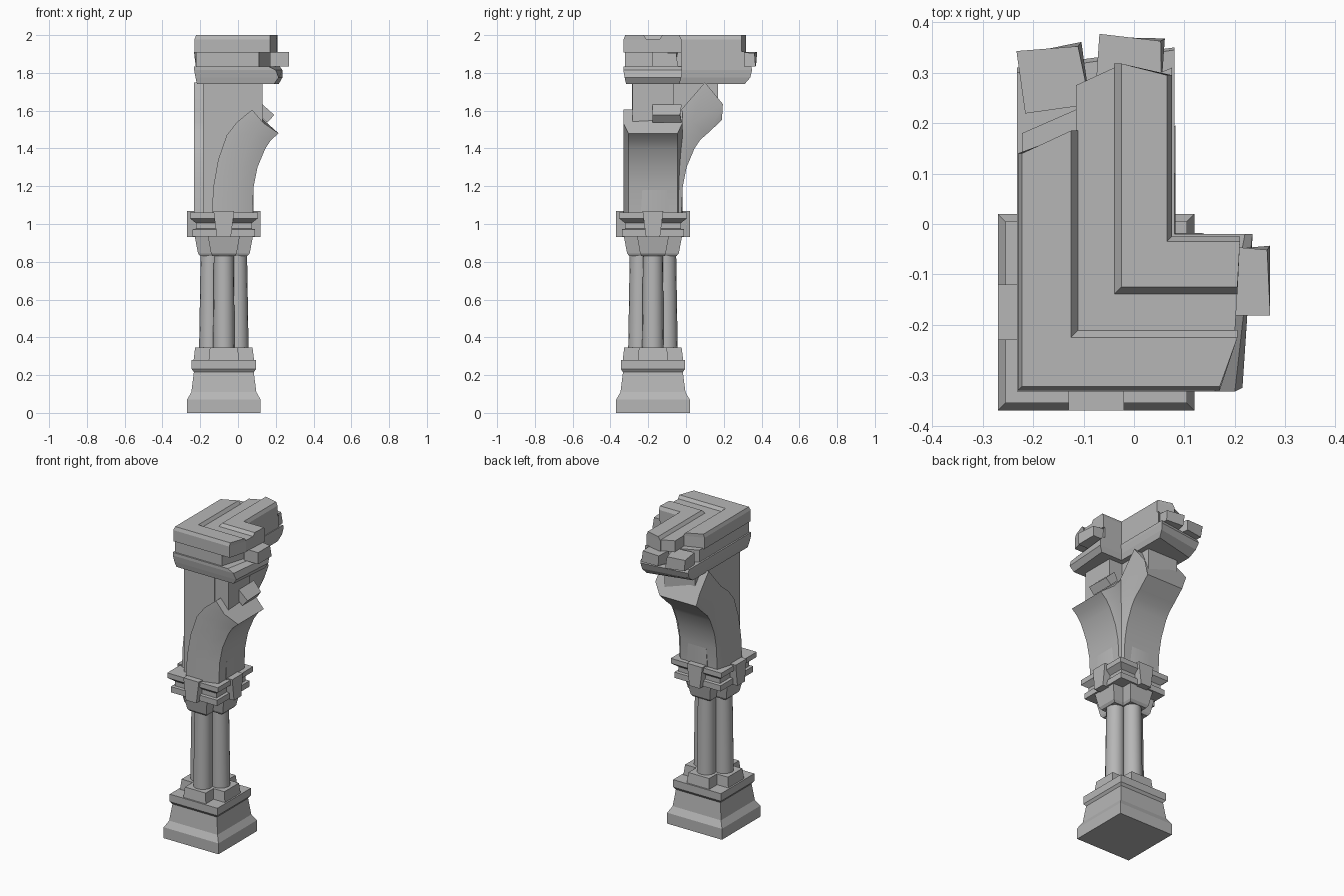
import bpy, bmesh, math
from mathutils import Matrix, Vector

cube = bpy.data.objects.get("Cube")
if cube:
    bpy.data.objects.remove(cube)

stone = bpy.data.materials.new("grey stone")
stone.use_nodes = True
GREY = (0.47, 0.47, 0.47, 1)
stone.diffuse_color = GREY
stone.node_tree.nodes["Principled BSDF"].inputs["Base Color"].default_value = GREY

CX, CY = -0.075, -0.175   # axis of the column


def finish(name, bm, smooth=False):
    bmesh.ops.recalc_face_normals(bm, faces=bm.faces)
    mesh = bpy.data.meshes.new(name)
    bm.to_mesh(mesh)
    bm.free()
    mesh.materials.append(stone)
    if smooth:
        mesh.shade_smooth()
        mesh.set_sharp_from_angle(angle=math.radians(35))
    obj = bpy.data.objects.new(name, mesh)
    bpy.context.collection.objects.link(obj)
    return obj


def loft(name, rings, smooth=False):
    """Skin a list of equal-length point rings and cap both ends."""
    bm = bmesh.new()
    rows = [[bm.verts.new(p) for p in ring] for ring in rings]
    n = len(rows[0])
    for a, b in zip(rows, rows[1:]):
        for i in range(n):
            j = (i + 1) % n
            bm.faces.new((a[i], a[j], b[j], b[i]))
    bm.faces.new(rows[0][::-1])
    bm.faces.new(rows[-1])
    return finish(name, bm, smooth)


def at(points, z):
    return [(x, y, z) for x, y in points]


def square(h):
    return [(CX + sx * h, CY + sy * h) for sx, sy in ((-1, -1), (1, -1), (1, 1), (-1, 1))]


def cross(a, b):
    quarter = [(a, -b), (a, b), (b, b)]
    pts = []
    for k in range(4):
        c, s = round(math.cos(k * math.pi / 2)), round(math.sin(k * math.pi / 2))
        pts += [(CX + c * x - s * y, CY + s * x + c * y) for x, y in quarter]
    return pts


def circle(x, y, r, n=16):
    return [(x + r * math.cos(2 * math.pi * k / n), y + r * math.sin(2 * math.pi * k / n))
            for k in range(n)]


def ell(o, i, xend, yend):
    """L-shaped outline; each end has an outer and an inner length."""
    return [(CX + o, CY + o), (xend[0], CY + o), (xend[1], CY + i),
            (CX + i, CY + i), (CX + i, yend[1]), (CX + o, yend[0])]


def chunk(name, centre, size, turn, axis):
    bm = bmesh.new()
    bmesh.ops.create_cube(bm, size=1)
    m = (Matrix.Translation(centre) @ Matrix.Rotation(math.radians(turn), 4, axis)
         @ Matrix.Diagonal((*size, 1)))
    bm.transform(m)
    # chip two corners for a broken look
    bm.verts.ensure_lookup_table()
    for v in (bm.verts[7], bm.verts[2]):
        v.co = v.co.lerp(Vector(centre), 0.12)
    return finish(name, bm)


# Base
loft("base", [at(square(h), z) for h, z in
              ((0.195, 0), (0.195, 0.07), (0.172, 0.11), (0.158, 0.22))])
loft("base_slab", [at(square(h), z) for h, z in
                   ((0.158, 0.215), (0.17, 0.232), (0.17, 0.28))])
loft("shaft_plinth", [at(cross(a, b), z) for a, b, z in
                      ((0.16, 0.08, 0.28), (0.152, 0.074, 0.345))])

# Cluster of four shafts
loft("shaft_core", [at(circle(CX, CY, 0.06), z) for z in (0.34, 0.84)])
for k, side in enumerate(("right", "back", "left", "front")):
    c, s = math.cos(k * math.pi / 2), math.sin(k * math.pi / 2)
    loft("shaft_" + side, [at(circle(CX + c * d, CY + s * d, r), z) for d, r, z in
                           ((0.074, 0.057, 0.34), (0.07, 0.053, 0.84))], True)

# Capital and abacus
loft("capital", [at(cross(a, b), z) for a, b, z in
                 ((0.125, 0.06, 0.83), (0.137, 0.068, 0.845), (0.155, 0.085, 0.94))])
loft("abacus", [at(square(h), z) for h, z in
                ((0.165, 0.935), (0.165, 0.972), (0.148, 0.975), (0.148, 1.005),
                 (0.18, 1.03), (0.18, 1.062))])

# Wedge blocks on the four faces of the abacus
for k, side in enumerate(("right", "back", "left", "front")):
    rot = Matrix.Translation((CX, CY, 0)) @ Matrix.Rotation(k * math.pi / 2, 4, 'Z')
    loft("wedge_" + side,
         [[rot @ Vector(p) for p in ((0.12, -w, z), (0.195, -w, z), (0.195, w, z), (0.12, w, z))]
          for w, z in ((0.037, 0.93), (0.055, 1.07))])


def arm_point(u, v, z, swap):
    return (CX + v, CY + u, z) if swap else (CX + u, CY + v, z)


# Springing arches: stations of (soffit, arris, outer edge) as (u, z)
STATIONS = [((0.15, 1.04), (0.065, 1.04), (-0.065, 1.04)),
            ((0.158, 1.2), (0.075, 1.2), (-0.055, 1.2)),
            ((0.178, 1.3), (0.092, 1.31), (-0.03, 1.34)),
            ((0.22, 1.4), (0.13, 1.42), (0.015, 1.47)),
            ((0.25, 1.445), (0.165, 1.48), (0.07, 1.54)),
            ((0.29, 1.48), (0.21, 1.535), (0.15, 1.605)),
            ((0.365, 1.55), (0.37, 1.635), (0.275, 1.75))]


def arch(name, stations, swap):
    rings = []
    for s, a, e in stations:
        section = [(e, -0.157), (a, -0.157), (s, -0.13), (s, 0.13), (a, 0.157), (e, 0.157)]
        rings.append([arm_point(p[0], v, p[1], swap) for p, v in section])
    loft(name, rings, True)


def wall(name, reach, swap):
    # wall face follows the back of the arch, then rises to the cornice
    under = [(s[0] - 0.012, s[1] + 0.02) for s, a, e in STATIONS if s[0] - 0.012 < reach]
    outline = [(-0.11, 1.04)] + under + [(reach, under[-1][1] + 0.05), (reach, 1.75), (-0.11, 1.75)]
    loft(name, [[arm_point(u, v, z, swap) for u, z in outline] for v in (-0.108, 0.108)])


arch("side_arch", STATIONS[:6], False)
arch("back_arch", STATIONS, True)
wall("side_wall", 0.205, False)
wall("back_wall", 0.345, True)

# Lower cornice with broken ends
loft("cornice_lower", [at(ell(o, i, x, y), z) for o, i, x, y, z in (
    (-0.142, 0.14, (0.19, 0.215), (0.24, 0.31), 1.74),
    (-0.15, 0.15, (0.215, 0.235), (0.29, 0.34), 1.775),
    (-0.157, 0.155, (0.2, 0.235), (0.31, 0.35), 1.815),
    (-0.157, 0.155, (0.16, 0.22), (0.3, 0.345), 1.835))])

# Recessed middle band
loft("cornice_band", [at(ell(-0.147, 0.15, (0.11, 0.2), (0.18, 0.31)), z)
                      for z in (1.83, 1.912)])

# Upper cornice: outer rim, sunken channel and inner rim
loft("cornice_outer_rim", [at(ell(o, i, (0.17, 0.205), (0.14, 0.185)), z) for o, i, z in
                           ((-0.155, -0.035, 1.907), (-0.155, -0.035, 1.978),
                            (-0.147, -0.05, 2.0))])
loft("cornice_channel", [at(ell(-0.04, 0.04, (0.2, 0.205), (0.275, 0.312)), z)
                         for z in (1.908, 1.98)])
loft("cornice_inner_rim", [at(ell(o, i, (0.205, 0.21), (0.318, 0.295)), z) for o, i, z in
                           ((0.035, 0.15, 1.907), (0.035, 0.15, 1.978),
                            (0.05, 0.14, 2.0))])

# Loose broken blocks
chunk("broken_block_outer", (-0.16, 0.29, 1.872), (0.13, 0.125, 0.078), 8, 'Z')
chunk("broken_block_back", (-0.007, 0.325, 1.872), (0.13, 0.095, 0.075), -4, 'Z')
chunk("broken_block_side", (0.22, -0.112, 1.872), (0.1, 0.138, 0.075), 0, 'Z')
chunk("broken_block_arch", (0.142, -0.1, 1.585), (0.085, 0.155, 0.055), 42, 'Y')
